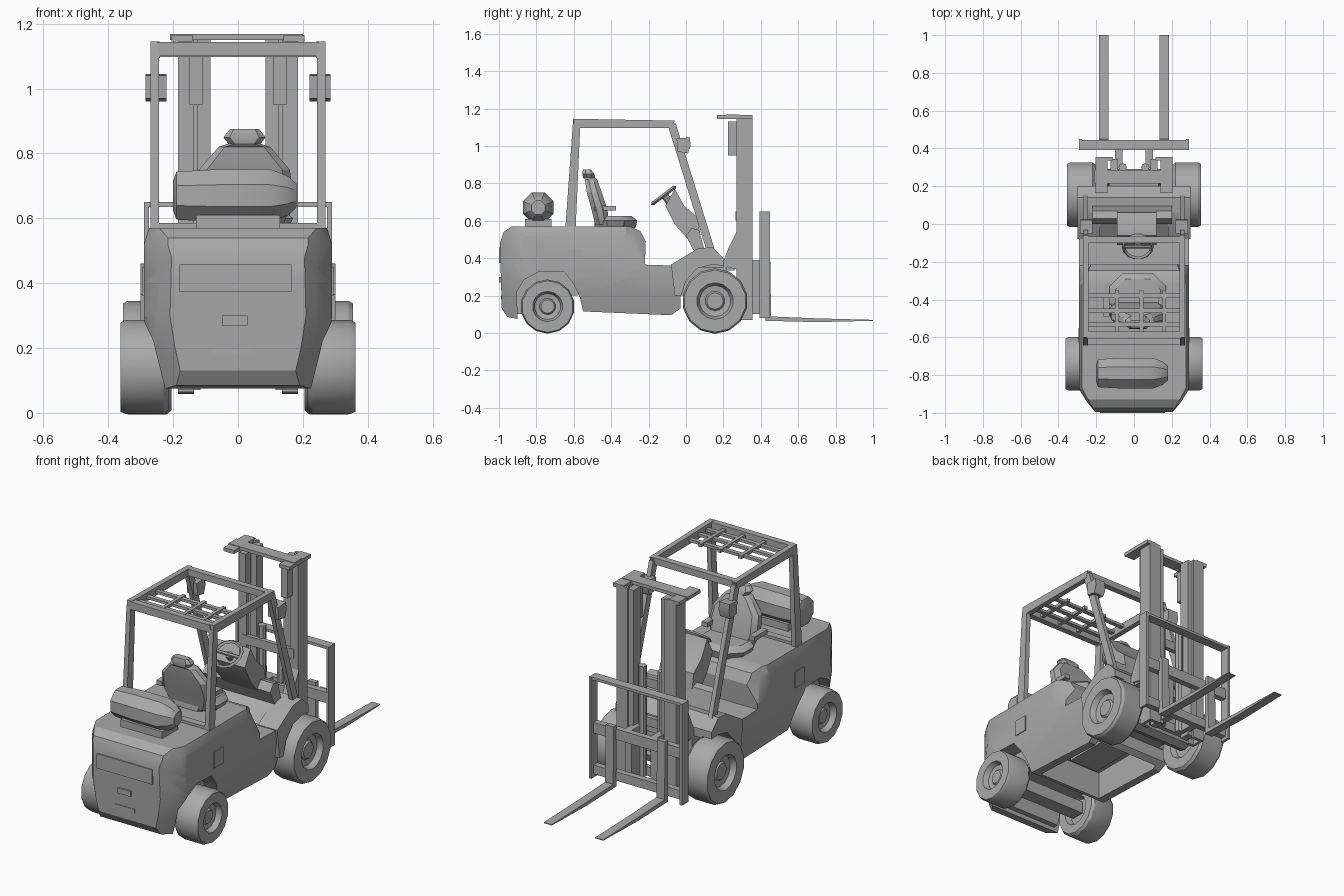
import bpy, bmesh, math
from mathutils import Vector

if "Cube" in bpy.data.objects:
    bpy.data.objects.remove(bpy.data.objects["Cube"])

GREY = bpy.data.materials.new("plain_grey")
GREY.diffuse_color = (0.4, 0.4, 0.4, 1)
GREY.use_nodes = True
GREY.node_tree.nodes["Principled BSDF"].inputs["Base Color"].default_value = GREY.diffuse_color


def finish(name, bm, mirror=False):
    bmesh.ops.recalc_face_normals(bm, faces=bm.faces[:])
    me = bpy.data.meshes.new(name)
    bm.to_mesh(me)
    bm.free()
    me.materials.append(GREY)
    ob = bpy.data.objects.new(name, me)
    bpy.context.collection.objects.link(ob)
    if mirror:
        ob.modifiers.new("mirror", 'MIRROR')
    return ob


def skin(rings):
    """Join equal rings of points into a closed solid."""
    bm = bmesh.new()
    vs = [[bm.verts.new(p) for p in r] for r in rings]
    n = len(vs[0])
    for a, b in zip(vs, vs[1:]):
        for i in range(n):
            j = (i + 1) % n
            bm.faces.new((a[i], a[j], b[j], b[i]))
    bm.faces.new(vs[0])
    bm.faces.new(vs[-1])
    bm.normal_update()
    return bm


def prism(name, yz, x0, x1, mirror=False):
    return finish(name, skin([[(x, y, z) for y, z in yz] for x in (x0, x1)]), mirror)


def box(name, x0, x1, y0, y1, z0, z1, mirror=False):
    return prism(name, [(y0, z0), (y1, z0), (y1, z1), (y0, z1)], x0, x1, mirror)


def lathe(name, steps, cy, cz, n, mirror=False):
    """Rings (x, radius) around an axis along x."""
    return finish(name, skin([[(x, cy + r * math.cos(2 * math.pi * (i + .5) / n),
                                cz + r * math.sin(2 * math.pi * (i + .5) / n))
                               for i in range(n)] for x, r in steps]), mirror)


def loft(name, sections, cx=0.0):
    """Chamfered rectangles (z, half x, y0, y1) stacked upward."""
    rings = []
    for z, h, y0, y1 in sections:
        c = (y1 - y0) * .3
        pts = [(-h, y0 + c), (-h + c, y0), (h - c, y0), (h, y0 + c),
               (h, y1 - c), (h - c, y1), (-h + c, y1), (-h, y1 - c)]
        rings.append([(cx + x, y, z) for x, y in pts])
    return finish(name, skin(rings))


def rod(name, p, q, r, n=8, mirror=False):
    p, q = Vector(p), Vector(q)
    d = (q - p).normalized()
    u = d.orthogonal().normalized()
    v = d.cross(u)
    ang = [2 * math.pi * i / n for i in range(n)]
    return finish(name, skin([[c + r * (u * math.cos(a) + v * math.sin(a)) for a in ang]
                              for c in (p, q)]), mirror)


# Body: side outline with a rear wheel arch, then narrowed toward tail, floor and hood front
outline = [(-.985, .13), (-.955, .085), (-.9, .075), (-.905, .22), (-.865, .285), (-.78, .33),
           (-.65, .325), (-.6, .26), (-.57, .2), (-.55, .115), (-.08, .095), (-.03, .13),
           (-.03, .25), (-.06, .36), (-.22, .365), (-.215, .49), (-.245, .545), (-.3, .57),
           (-.93, .57), (-.975, .54), (-.995, .48)]
bm = skin([[(x, y, z) for y, z in outline] for x in (-1, 1)])
bmesh.ops.triangulate(bm, faces=bm.faces[:])
for axis, values in ((1, (-.95, -.87, -.58, -.32)), (2, (.2, .3, .4, .52))):
    for val in values:
        co, no = [0, 0, 0], [0, 0, 0]
        co[axis], no[axis] = val, 1
        bmesh.ops.bisect_plane(bm, geom=bm.verts[:] + bm.edges[:] + bm.faces[:],
                               plane_co=co, plane_no=no)
for v in bm.verts:
    w = .29
    if v.co.y < -.87:
        w -= .085 * ((-.87 - v.co.y) / .125) ** 1.3
    if v.co.z > .52:
        w -= .015 * (v.co.z - .52) / .05
    if v.co.z < .3:
        w -= .05 * ((.3 - v.co.z) / .22) ** 1.3
    if v.co.y > -.32 and v.co.z > .41:
        w -= .06 * (v.co.y + .32) / .1
    v.co.x *= w
body = finish("body", bm)

# Open underside, and the inner wall of the rear wheel wells
cutter = box("underside_cutter", -.2, .2, -.53, -.06, -.1, .27)
cutter.hide_render = True
cutter.hide_set(True)
cut = body.modifiers.new("underside", 'BOOLEAN')
cut.operation, cut.object = 'DIFFERENCE', cutter
box("gearbox", -.09, .09, -.42, -.06, .19, .28)
prism("wheel_well_core", [(-.91, .1), (-.87, .1), (-.84, .2), (-.575, .2), (-.56, .34),
                          (-.91, .34)], -.2, .2)

# Tail details
box("tail_panel", -.18, .165, -1, -.99, .375, .458)
box("tow_slot", -.05, .03, -1, -.985, .27, .3)
box("tow_pin_slot", -.08, .05, -.99, -.975, .18, .2)
box("step_recess", .285, .295, -.63, -.55, .36, .45, True)

# Front frame, cowl, fenders and axles
box("front_frame", -.19, .19, -.06, .22, .2, .36)
box("mast_pivot", -.18, .18, .16, .26, .335, .39)
prism("cowl", [(-.08, .35), (.2, .35), (.2, .4), (.14, .46), (.06, .45)], -.24, .24)
prism("front_fender", [(-.06, .2), (-.025, .2), (.0, .28), (.06, .345), (.14, .365), (.2, .36),
                       (.2, .4), (.14, .46), (.06, .45), (-.08, .365)], .18, .3, True)
rod("front_axle", (-.22, .155, .175), (.22, .155, .175), .06)
box("rear_axle", -.23, .23, -.78, -.7, .11, .18)


# Wheels with dished hubs
def wheel(name, y, r, x0, x1):
    lathe(name, [(x0 + .03, r * .5), (x0, r * .58), (x0, r * .93), (x0 + .015, r),
                 (x1 - .015, r), (x1, r * .95), (x1, r * .56), (x1 - .03, r * .48),
                 (x1 - .035, r * .3), (x1 - .025, r * .25)], y, r * math.cos(math.pi / 14), 14, True)


wheel("front_wheel", .155, .175, .205, .355)
wheel("rear_wheel", -.74, .145, .215, .362)

# Overhead guard
prism("rear_post", [(-.645, .56), (-.59, .56), (-.565, 1.12), (-.605, 1.12)], .243, .27, True)
prism("front_post", [(.11, .44), (.155, .44), (-.055, 1.12), (-.1, 1.12)], .243, .268, True)
prism("roof_rail", [(-.605, 1.095), (-.075, 1.095), (-.06, 1.135), (-.6, 1.145)], .24, .27, True)
box("roof_rear_bar", -.25, .25, -.605, -.57, 1.1, 1.143)
box("roof_front_bar", -.25, .25, -.1, -.065, 1.098, 1.135)
for i, y in enumerate((-.53, -.46, -.38)):
    box(f"roof_cross_bar_{i + 1}", -.245, .245, y - .012, y + .012, 1.11, 1.125)
for i, x in enumerate((-.09, .04, .16)):
    box(f"roof_long_bar_{i + 1}", x - .01, x + .01, -.58, -.35, 1.11, 1.128)
box("guard_foot_bar", -.25, .25, -.64, -.6, .565, .585)

# Work lamps on the front posts
prism("work_lamp", [(-.045, .97), (.01, .96), (.025, 1.0), (.02, 1.045), (-.05, 1.04)],
      .22, .285, True)

# Gas tank behind the seat
lathe("gas_tank", [(-.2, .05), (-.19, .08), (-.06, .088), (.1, .088), (.155, .065), (.18, .04)],
      -.79, .67, 8)
box("tank_cradle", -.13, .13, -.86, -.72, .56, .61)

# Seat
loft("seat_cushion", [(.56, .13, -.49, -.27), (.6, .15, -.49, -.26), (.625, .12, -.48, -.29)], .02)
loft("seat_back", [(.58, .12, -.485, -.41), (.66, .15, -.505, -.42), (.75, .14, -.53, -.45),
                   (.82, .08, -.54, -.475), (.83, .05, -.55, -.485), (.85, .065, -.555, -.49),
                   (.875, .045, -.55, -.51)], .02)
box("armrest", .13, .165, -.49, -.375, .655, .68, True)

# Dashboard, console and steering wheel
prism("console", [(-.11, .68), (-.06, .77), (-.01, .68), (.06, .62), (.09, .45), (.02, .49),
                  (-.06, .58)], -.09, .12)
prism("dashboard", [(.0, .52), (.03, .56), (.07, .55), (.1, .44), (.04, .44)], -.22, .2)
rod("steering_column", (.02, -.03, .62), (.02, -.11, .73), .02)
hub, ax = Vector((.02, -.12, .735)), Vector((0, -.6, .8))
u, v = Vector((1, 0, 0)), Vector((0, .8, .6))
bm = bmesh.new()
N = 14
ring = []
for i in range(N):
    a = 2 * math.pi * i / N
    d = u * math.cos(a) + v * math.sin(a)
    ring.append([bm.verts.new(hub + d * (.075 + .01 * math.cos(t)) + ax * .01 * math.sin(t))
                 for t in (0, math.pi / 2, math.pi, 1.5 * math.pi)])
for i in range(N):
    a, b = ring[i], ring[(i + 1) % N]
    for k in range(4):
        bm.faces.new((a[k], a[(k + 1) % 4], b[(k + 1) % 4], b[k]))
finish("steering_wheel", bm)
rod("steering_spoke", hub - u * .075, hub + u * .075, .01, 6)

# Mast: outer channel (web plus flanges), inner rail, cross members and lift cylinders
box("mast_web", .17, .185, .27, .355, .07, 1.16, True)
box("mast_rear_flange", .135, .175, .27, .288, .07, 1.16, True)
box("mast_front_flange", .115, .175, .337, .355, .07, 1.16, True)
box("mast_inner_rail", .085, .125, .285, .345, .08, 1.15, True)
box("mast_top_plate", -.21, .2, .215, .285, 1.15, 1.168)
box("mast_top_lug", .14, .205, .165, .355, 1.145, 1.165, True)
box("hose_guide", .11, .15, .225, .272, .95, 1.13, True)
for i, z in enumerate((.1, .38, .6)):
    box(f"mast_cross_{i + 1}", -.16, .16, .265, .29, z, z + .05)
rod("lift_cylinder", (.06, .3, .1), (.06, .3, .72), .022, 8, True)
prism("mast_bracket", [(.19, .36), (.27, .34), (.27, .54), (.23, .46)], .13, .19, True)

# Carriage with load backrest
box("backrest_side", .275, .29, .392, .45, .08, .65, True)
box("backrest_top_bar", -.28, .28, .392, .445, .635, .65)
box("carriage_upper_bar", -.28, .28, .395, .43, .33, .39)
box("carriage_lower_bar", -.28, .28, .395, .43, .1, .15)
box("carriage_roller_arm", .06, .1, .3, .4, .1, .39, True)

# Forks
prism("fork", [(.425, .065), (.7, .058), (1, .065), (1, .07), (.7, .078), (.455, .088),
               (.45, .41), (.425, .41)], .135, .185, True)

# Soft shading with sharp edges kept
for ob in bpy.context.collection.objects:
    if not ob.hide_render:
        ob.select_set(True)
        bpy.context.view_layer.objects.active = ob
bpy.ops.object.shade_smooth_by_angle(angle=math.radians(28))
